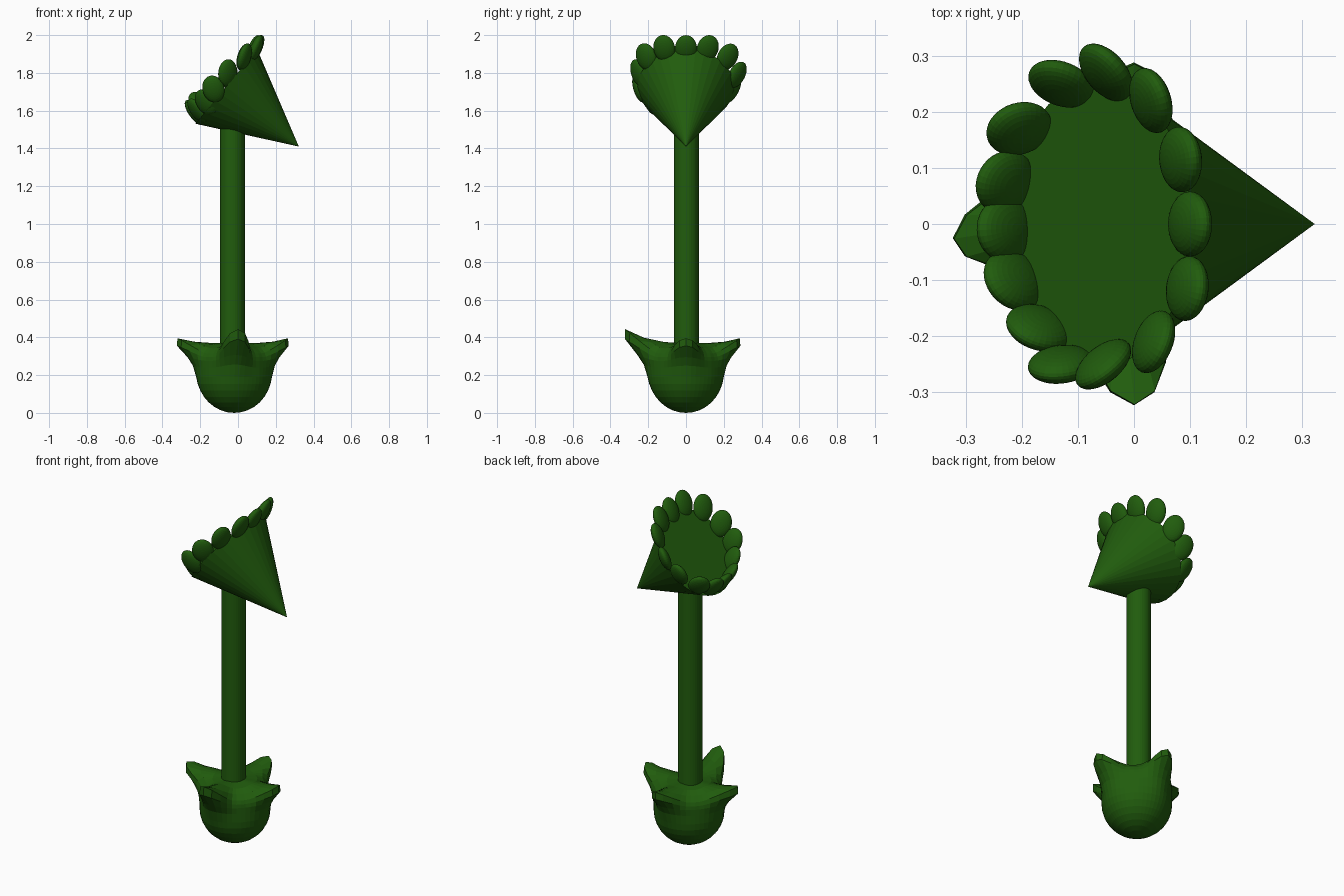
import bpy, bmesh, math
from mathutils import Vector, Matrix

if "Cube" in bpy.data.objects:
    bpy.data.objects.remove(bpy.data.objects["Cube"])

green = bpy.data.materials.new("leaf green")
green.diffuse_color = (0.015, 0.108, 0.004, 1)
green.use_nodes = True
green.node_tree.nodes["Principled BSDF"].inputs["Base Color"].default_value = green.diffuse_color


def make(name, bm):
    bmesh.ops.recalc_face_normals(bm, faces=bm.faces)
    me = bpy.data.meshes.new(name)
    bm.to_mesh(me)
    bm.free()
    me.materials.append(green)
    ob = bpy.data.objects.new(name, me)
    bpy.context.collection.objects.link(ob)
    return ob


# Tilted flower head: a cone with its apex low on the right
apex = Vector((0.322, 0, 1.41))
centre = Vector((-0.062, 0, 1.728))
axis = (centre - apex).normalized()
up = Vector((0, 1, 0)).cross(axis).normalized()
if up.z < 0:
    up = -up
bm = bmesh.new()
frame = Matrix((up, axis.cross(up), axis)).transposed().to_4x4()
bmesh.ops.create_cone(bm, cap_ends=True, segments=32, radius1=0, radius2=0.256,
                      depth=(centre - apex).length,
                      matrix=Matrix.Translation((apex + centre) / 2) @ frame)
bmesh.ops.remove_doubles(bm, verts=bm.verts, dist=1e-4)
make("flower_cone", bm)

# Petals standing around the rim, leaning outward
petals = [
    (0.10, 0.0, 1.93), (0.095, -0.115, 1.93), (0.035, -0.21, 1.885),
    (-0.055, -0.25, 1.80), (-0.13, -0.25, 1.715), (-0.17, -0.185, 1.645),
    (-0.215, -0.10, 1.60), (-0.23, -0.01, 1.585), (-0.23, 0.075, 1.595),
    (-0.205, 0.17, 1.635), (-0.13, 0.25, 1.71), (-0.05, 0.27, 1.79),
    (0.03, 0.22, 1.885), (0.083, 0.115, 1.93)]
for i, p in enumerate(petals):
    p = Vector(p)
    d = p - centre
    radial = (d - axis * d.dot(axis)).normalized()
    c, s = radial.dot(up), radial.y
    lean = 0.5 if s > 0 else 0.3
    long = Vector((-0.145 + 0.535 * c, lean * s, 0.9)).normalized()
    wide = axis.cross(radial)
    wide = (wide - long * wide.dot(long)).normalized()
    thin = long.cross(wide)
    rot = Matrix((long, wide, thin)).transposed().to_4x4()
    bm = bmesh.new()
    bmesh.ops.create_uvsphere(
        bm, u_segments=32, v_segments=16, radius=1,
        matrix=Matrix.Translation(p) @ rot @ Matrix.Diagonal((0.075, 0.058, 0.028, 1)))
    make(f"petal_{i + 1}", bm)

# Stem
bm = bmesh.new()
bmesh.ops.create_cone(bm, cap_ends=True, segments=32, radius1=0.066, radius2=0.066,
                      depth=1.24, matrix=Matrix.Translation((-0.03, 0.002, 0.94)))
make("stem", bm)

# Round base bulb whose upper rim is drawn out into four pointed leaves
SEG = 48
bm = bmesh.new()


def ring(radius, z, pull, lift, power=1.5):
    verts = []
    for k in range(SEG):
        a = 2 * math.pi * k / SEG
        w = ((1 + math.cos(4 * a)) / 2) ** power
        front = max(0, -math.sin(a)) ** 6
        left = max(0, -math.cos(a)) ** 6
        r = radius + pull * w * (1 + 0.35 * front + 0.15 * left)
        verts.append(bm.verts.new((-0.02 + 0.2 * pull * w * abs(math.sin(a)) + r * math.cos(a),
                                   r * math.sin(a) - 0.25 * pull * w * left,
                                   z + lift * w * (1 + 0.6 * front))))
    return verts


rings = []
for j in range(1, 9):
    a = math.pi / 2 * j / 8
    rings.append(ring(0.19 * math.sin(a), 0.19 - 0.19 * math.cos(a), 0.01 * (j / 8) ** 4, 0))
for spec in [(0.19, 0.24, 0.025, 0.01), (0.19, 0.275, 0.05, 0.02),
             (0.188, 0.295, 0.10, 0.06, 2.2), (0.18, 0.315, 0.105, 0.08, 2.2),
             (0.155, 0.342, 0.05, 0.035), (0.12, 0.36, 0.0, 0.01),
             (0.05, 0.37, 0.0, 0.0)]:
    rings.append(ring(*spec))
for lo, hi in zip(rings, rings[1:]):
    for k in range(SEG):
        n = (k + 1) % SEG
        bm.faces.new((lo[k], lo[n], hi[n], hi[k]))
bottom = bm.verts.new((-0.02, 0, 0))
for k in range(SEG):
    bm.faces.new((bottom, rings[0][(k + 1) % SEG], rings[0][k]))
bm.faces.new(rings[-1])
make("base_bulb", bm)
